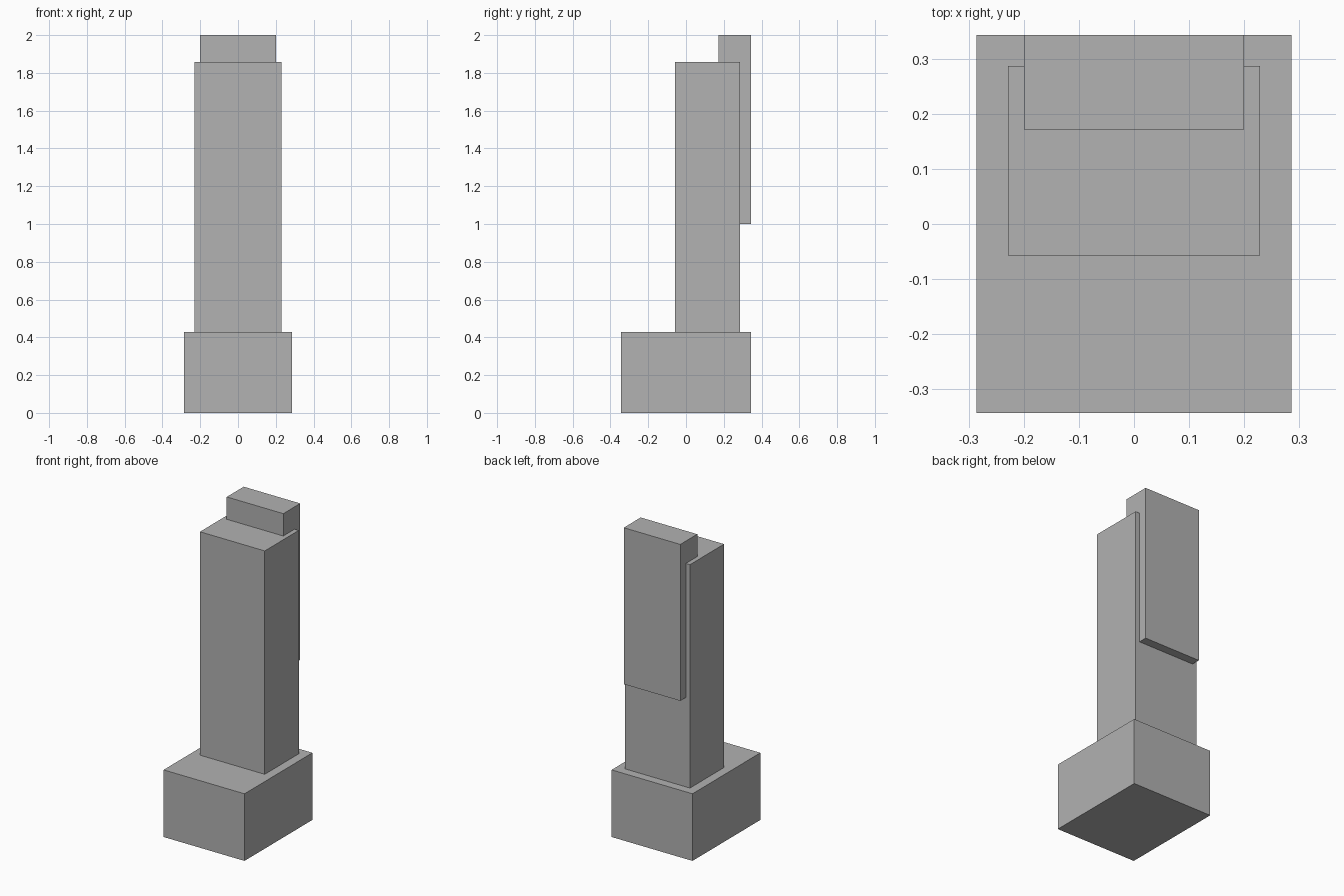
import bpy

cube = bpy.data.objects.get("Cube")
if cube:
    bpy.data.objects.remove(cube, do_unlink=True)

# Single flat grey
grey = bpy.data.materials.new("plain_grey")
grey.use_nodes = True
colour = (0.445, 0.445, 0.445, 1)
grey.diffuse_color = colour
grey.node_tree.nodes["Principled BSDF"].inputs["Base Color"].default_value = colour


def box(name, low, high):
    """Add a flat-sided block spanning two opposite corners."""
    centre = [(a + b) / 2 for a, b in zip(low, high)]
    bpy.ops.mesh.primitive_cube_add(size=1, location=centre)
    block = bpy.context.object
    block.name = name
    block.scale = [b - a for a, b in zip(low, high)]
    bpy.ops.object.transform_apply(location=False, rotation=False, scale=True)
    block.data.materials.append(grey)
    return block


# Wide base block
box("base", (-0.286, -0.343, 0), (0.286, 0.343, 0.429))

# Tall shaft standing towards the back of the base
box("shaft", (-0.229, -0.057, 0.429), (0.229, 0.287, 1.857))

# Narrower slab set into the upper back, rising above the shaft
box("back_slab", (-0.2, 0.172, 1.0), (0.2, 0.343, 2.0))
